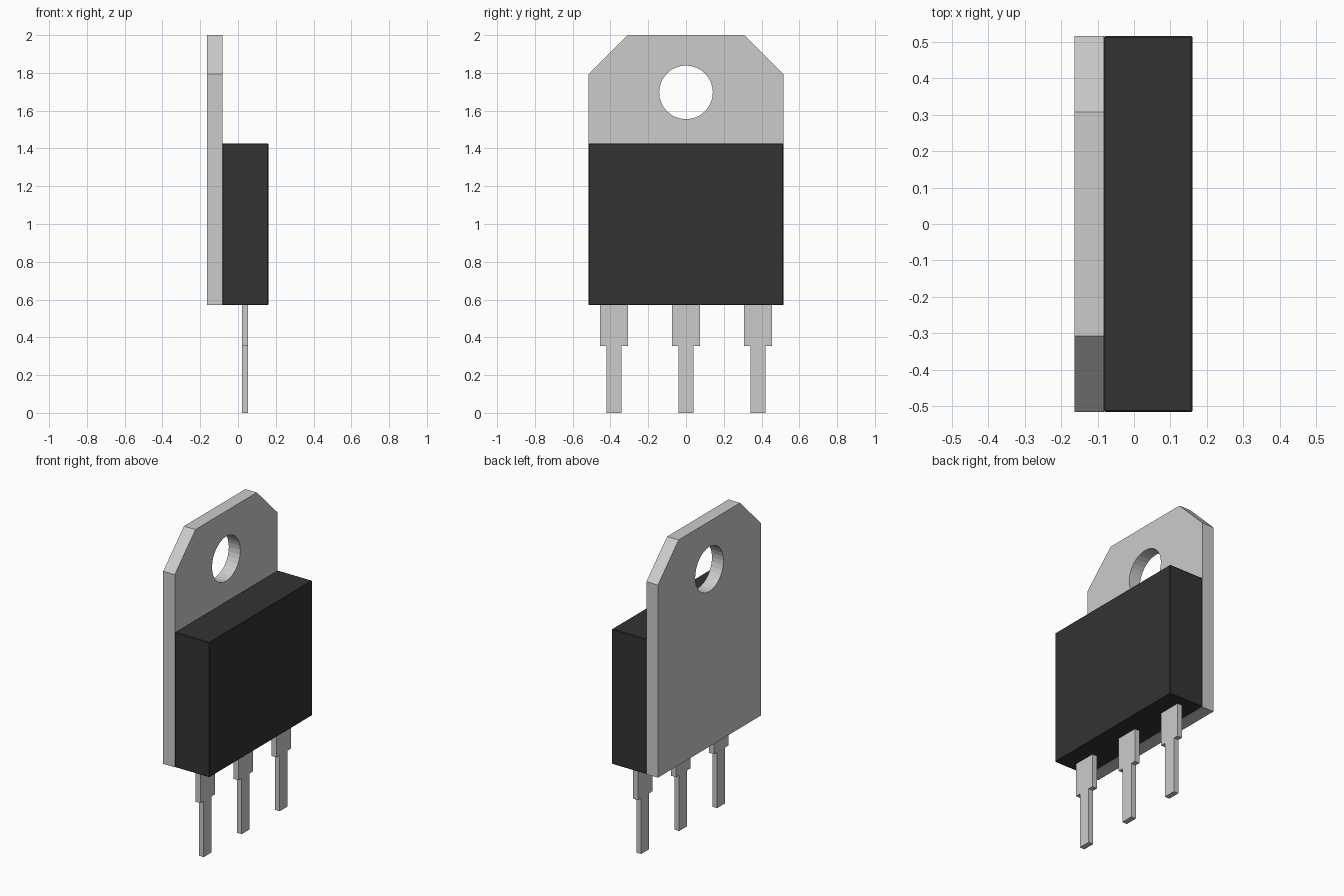
import bpy, bmesh, math

if "Cube" in bpy.data.objects:
    bpy.data.objects.remove(bpy.data.objects["Cube"])

black = bpy.data.materials.new("black_plastic")
black.diffuse_color = (0.033, 0.033, 0.033, 1)
black.use_nodes = True
black.node_tree.nodes["Principled BSDF"].inputs["Base Color"].default_value = black.diffuse_color


def plate(name, loops, x0, x1, material=None):
    """Fill (y, z) outlines, holes included, and extrude from x0 to x1."""
    bm = bmesh.new()
    edges = []
    for loop in loops:
        vs = [bm.verts.new((x0, y, z)) for y, z in loop]
        edges += [bm.edges.new((vs[i - 1], vs[i])) for i in range(len(vs))]
    bmesh.ops.triangle_fill(bm, edges=edges, use_beauty=True)
    ext = bmesh.ops.extrude_face_region(bm, geom=bm.faces[:], use_keep_orig=True)
    moved = [g for g in ext["geom"] if isinstance(g, bmesh.types.BMVert)]
    bmesh.ops.translate(bm, verts=moved, vec=(x1 - x0, 0, 0))
    bmesh.ops.recalc_face_normals(bm, faces=bm.faces[:])
    mesh = bpy.data.meshes.new(name)
    bm.to_mesh(mesh)
    bm.free()
    obj = bpy.data.objects.new(name, mesh)
    bpy.context.collection.objects.link(obj)
    if material:
        mesh.materials.append(material)
    return obj


def mirrored(half):
    """Complete a right-hand half outline across y = 0."""
    return half + [(-y, z) for y, z in reversed(half)]


HALF_W, BASE = 0.516, 0.57

# Metal mounting tab with chamfered corners and a round screw hole
outline = mirrored([(HALF_W, BASE), (HALF_W, 1.793), (0.308, 2.0)])
hole = [(0.142 * math.cos(a), 1.697 + 0.142 * math.sin(a))
        for a in (math.tau * i / 32 for i in range(32))]
plate("mounting_tab", [outline, hole], -0.164, -0.083)

# Plastic body with a hairline edge bevel
body = plate("plastic_body", [mirrored([(HALF_W, BASE), (HALF_W, 1.427)])],
             -0.083, 0.161, black)
bevel = body.modifiers.new("edge_bevel", "BEVEL")
bevel.width = 0.004
bevel.segments = 1

# Three stepped leads
lead = mirrored([(0.04, 0.0), (0.04, 0.355), (0.073, 0.355), (0.073, BASE + 0.005)])
for side, y in (("left", -0.381), ("middle", 0.0), ("right", 0.381)):
    obj = plate(f"{side}_lead", [lead], 0.02, 0.054)
    obj.location.y = y
